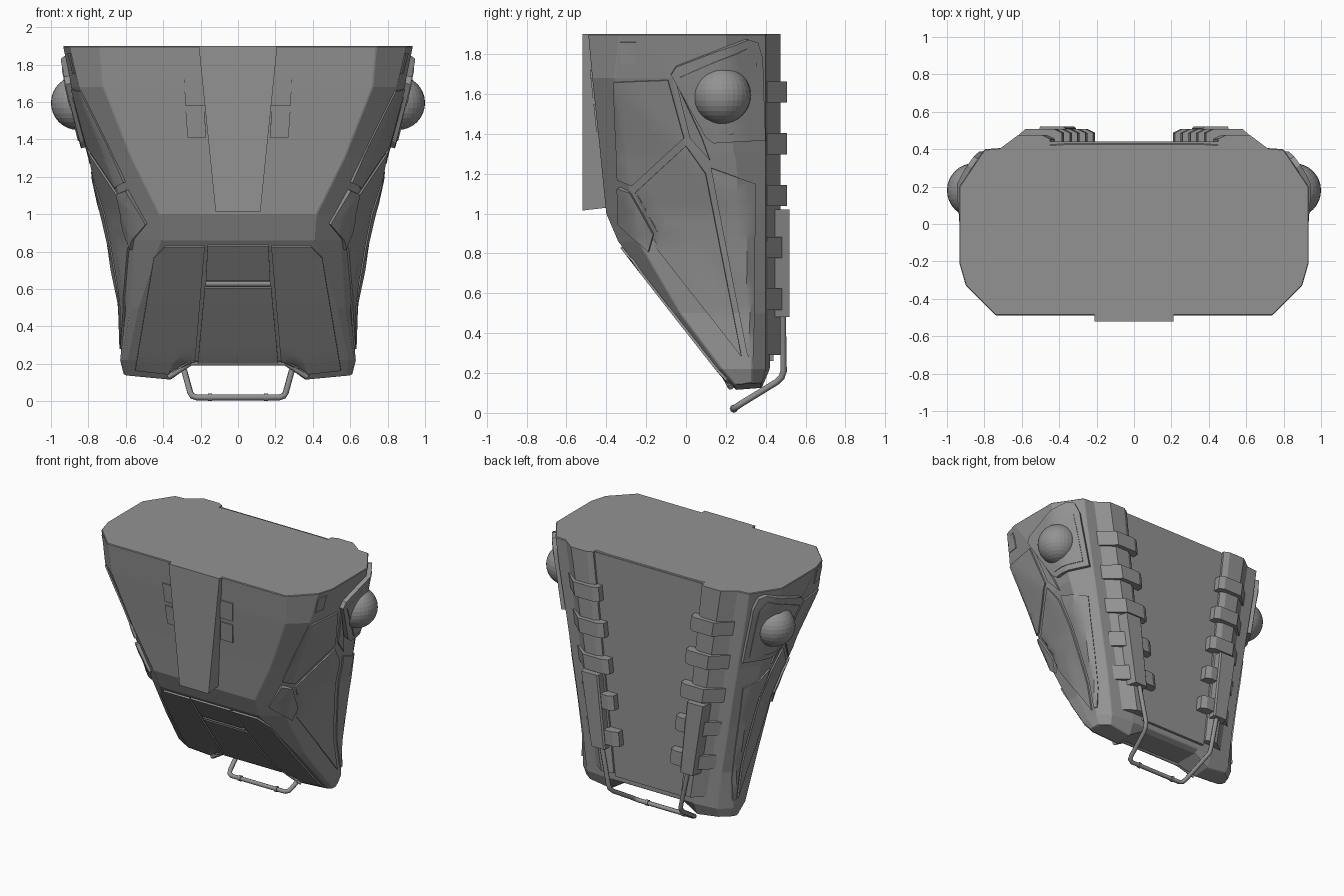
import bpy, bmesh
from mathutils import Vector
from mathutils.bvhtree import BVHTree

if "Cube" in bpy.data.objects:
    bpy.data.objects.remove(bpy.data.objects["Cube"])

# Dark grey for every part
grey = bpy.data.materials.new("dark_grey")
grey.diffuse_color = (.29, .29, .29, 1)
grey.use_nodes = True
grey.node_tree.nodes["Principled BSDF"].inputs["Base Color"].default_value = grey.diffuse_color


def finish(name, bm, thick=0.0, bevel=0.0):
    bmesh.ops.recalc_face_normals(bm, faces=bm.faces[:])
    for f in bm.faces:
        f.smooth = thick > 0
    me = bpy.data.meshes.new(name)
    bm.to_mesh(me)
    bm.free()
    me.materials.append(grey)
    ob = bpy.data.objects.new(name, me)
    bpy.context.collection.objects.link(ob)
    if thick:
        s = ob.modifiers.new("Solidify", 'SOLIDIFY')
        s.thickness, s.offset = 2 * thick, 0
    m = ob.modifiers.new("Mirror", 'MIRROR')
    m.use_clip = True
    m.merge_threshold = 0.0005
    if thick:
        ob.modifiers.new("Sharp edges", 'EDGE_SPLIT').split_angle = .5
    if bevel:
        b = ob.modifiers.new("Bevel", 'BEVEL')
        b.width, b.segments, b.limit_method = bevel, 1, 'ANGLE'
        b.angle_limit = 0.6
    return ob


def loft(name, rings, bevel=0.0):
    """Closed rings of equal length, joined in order and capped."""
    bm = bmesh.new()
    vs = [[bm.verts.new(p) for p in r] for r in rings]
    n = len(rings[0])
    for a, b in zip(vs, vs[1:]):
        for i in range(n):
            j = (i + 1) % n
            bm.faces.new((a[i], a[j], b[j], b[i]))
    bm.faces.new(vs[0])
    bm.faces.new(vs[-1])
    return finish(name, bm, 0, bevel)


# Tapered body: half sections as z, front edge A, chamfer B, side C, side D, back corner E
rows = [
    (1.90, (.74, -.49), (.90, -.33), (.935, -.21), (.935, .20), (.80, .40), .43),
    (1.68, (.72, -.47), (.85, -.36), (.89, -.07), (.885, .20), (.77, .40), .43),
    (1.30, (.57, -.43), (.70, -.31), (.785, 0), (.797, .24), (.705, .40), .43),
    (1.00, (.42, -.40), (.60, -.27), (.68, .03), (.733, .28), (.655, .40), .43),
    (.86, (.41, -.34), (.555, -.24), (.645, .02), (.703, .29), (.632, .40), .43),
    (.50, (.53, -.06), (.575, -.03), (.60, .08), (.632, .32), (.575, .40), .425),
    (.22, (.59, .16), (.62, .18), (.63, .24), (.625, .33), (.54, .40), .42),
]
bm = bmesh.new()
rings = []
for z, A, B, C, D, E, yb in rows:
    ring = [(0, A[1]), (.24, A[1]), (.36, A[1]), A, B, C, D, E, (.36, yb), (.24, yb), (0, yb)]
    rings.append([bm.verts.new((x, y, z)) for x, y in ring])
foot = [(0, .185, .20), (.24, .185, .20), (.36, .25, .115), (.58, .24, .135), (.605, .25, .14),
        (.61, .28, .14), (.595, .33, .15), (.53, .38, .15), (.36, .38, .125), (.24, .38, .2), (0, .38, .2)]
rings.append([bm.verts.new(p) for p in foot])
for a, b in zip(rings, rings[1:]):
    for i in range(10):
        bm.faces.new((a[i], a[i + 1], b[i + 1], b[i]))
bm.faces.new(rings[0])
L = rings[-1]
bm.faces.new((L[0], L[1], L[9], L[10]))
bm.faces.new((L[1], L[2], L[8], L[9]))
bm.faces.new(L[2:9])
bm.normal_update()
tree = BVHTree.FromBMesh(bm)
finish("body", bm, 0, .005)


def panel(name, pts, thick, axis):
    """Plate drawn on the y-z ('X') or x-z ('Y') plane and wrapped onto the body."""
    bm = bmesh.new()
    to3 = (lambda a, z: (3, a, z)) if axis == 'X' else (lambda a, z: (a, -3, z))
    bm.faces.new([bm.verts.new(to3(*p)) for p in pts])
    bmesh.ops.triangulate(bm, faces=bm.faces[:])
    for k in range(-11, 40):
        for no in (Vector((0, 1, 0)) if axis == 'X' else Vector((1, 0, 0)), Vector((0, 0, 1))):
            bmesh.ops.bisect_plane(bm, geom=bm.verts[:] + bm.edges[:] + bm.faces[:],
                                   plane_co=no * (k * .05 + .003), plane_no=no)
    ray = Vector((-1, 0, 0)) if axis == 'X' else Vector((0, 1, 0))
    for v in bm.verts:
        hit = tree.ray_cast(v.co, ray)[0]
        if hit is None:
            hit = tree.find_nearest(Vector((.6, v.co.y, v.co.z)))[0]
        v.co = hit
    return finish(name, bm, thick)


# Side armour panels
panel("upper_side_panel", [(-.36, 1.66), (-.09, 1.67), (-.01, 1.38), (-.27, 1.14), (-.34, 1.17)], .01, 'X')
panel("hex_side_panel", [(-.335, 1.13), (-.28, 1.11), (-.16, .90), (-.185, .81), (-.33, .95)], .018, 'X')
panel("lower_side_panel", [(0, 1.34), (.10, 1.20), (.28, .28), (-.14, .82), (-.14, .91), (-.25, 1.11)], .01, 'X')
panel("rear_side_panel", [(.125, 1.23), (.345, 1.15), (.335, .28), (.31, .28)], .01, 'X')
panel("top_side_panel", [(-.05, 1.66), (.08, 1.38), (.12, 1.27), (.02, 1.38)], .01, 'X')
panel("small_hatch", [(-.33, 1.75), (-.25, 1.75), (-.25, 1.86), (-.33, 1.86)], .006, 'X')

# Lamp mount and ball on each side
panel("lamp_mount", [(-.075, 1.70), (-.05, 1.74), (.30, 1.875), (.345, 1.86), (.37, 1.78),
                     (.385, 1.37), (.14, 1.36), (.10, 1.39)], .03, 'X')
panel("lamp_bezel", [(-.03, 1.69), (.29, 1.83), (.335, 1.77), (.35, 1.41), (.15, 1.40)], .036, 'X')
bm = bmesh.new()
bmesh.ops.create_uvsphere(bm, u_segments=32, v_segments=16, radius=.145)
bmesh.ops.translate(bm, verts=bm.verts[:], vec=(.855, .18, 1.595))
finish("lamp_ball", bm)

# Lower front panels
panel("front_upper_plate", [(0, .65), (.172, .65), (.163, .835), (0, .835)], .012, 'Y')
panel("front_lower_plate", [(0, .21), (.215, .21), (.178, .61), (0, .61)], .012, 'Y')
panel("front_wing_plate", [(.178, .83), (.39, .83), (.45, .77), (.55, .17), (.37, .15), (.26, .215), (.23, .215)],
      .012, 'Y')
# Slots beside the centre strip
for i, (z0, z1, x) in enumerate([(1.58, 1.72, .28), (1.41, 1.55, .27)]):
    panel(f"vent_{i}", [(.17, z0), (x, z0), (x + .01, z1), (.18, z1)], .008, 'Y')

# Centre front strip
loft("front_strip", [[(0, -.52, 1.9), (.21, -.52, 1.9), (.21, -.47, 1.9), (0, -.47, 1.9)],
                     [(0, -.52, 1.015), (.12, -.52, 1.015), (.12, -.39, 1.03), (0, -.39, 1.03)]])


# Back rails and the wall between them
def rail_x(z):
    t = 1.9 - z
    return .45 - .106 * t, .72 - .156 * t


def rail_ring(z, grow=0.0, y=.475):
    a, b = rail_x(z)
    a -= grow
    return [(a, .40, z), (a, y - .02, z), (a + .04, y, z), (b - .10, y, z), (b + grow * .3, .40, z)]


loft("back_rail", [rail_ring(1.9), rail_ring(.29)])
loft("back_wall", [[(0, .40, z), (0, .44, z), (rail_x(z)[0], .44, z), (rail_x(z)[0], .40, z)] for z in (1.895, .26)])
for i in range(5):
    z, grow = 1.61 - .26 * i, .04 + .014 * i
    loft(f"rail_clip_{i}", [rail_ring(z + .053, grow, .507), rail_ring(z - .053, grow, .507)])


# Equipment box on each rail
def box_ring(z):
    a, b = rail_x(z)
    return [(a + .01, .44, z), (a + .01, .51, z), (a + .02, .52, z), (b - .08, .52, z), (b - .06, .44, z)]


loft("rail_box", [box_ring(1.02), box_ring(.48)])


# Tubular parts
def tube(name, pts, r):
    cu = bpy.data.curves.new(name, 'CURVE')
    cu.dimensions = '3D'
    cu.bevel_depth, cu.bevel_resolution, cu.use_fill_caps = r, 2, True
    cu.materials.append(grey)
    sp = cu.splines.new('POLY')
    sp.points.add(len(pts) - 1)
    for p, c in zip(sp.points, pts):
        p.co = (*c, 1)
    ob = bpy.data.objects.new(name, cu)
    bpy.context.collection.objects.link(ob)
    return ob


half = [(.36, .485, .50), (.30, .49, .21), (.295, .48, .18), (.285, .455, .155), (.255, .275, .045),
        (.245, .25, .028), (.22, .24, .02)]
tube("handle", half + [(-x, y, z) for x, y, z in reversed(half)], .016)
for s in (-1, 1):
    tube("handle_collar", [(s * .14, .24, .021), (s * .16, .24, .021)], .021)
tube("front_bar", [(-.175, -.155, .63), (.175, -.155, .63)], .018)
lip = [(.37, .225, .13), (.255, .185, .205)]
tube("lower_lip", lip + [(-x, y, z) for x, y, z in reversed(lip)], .016)
